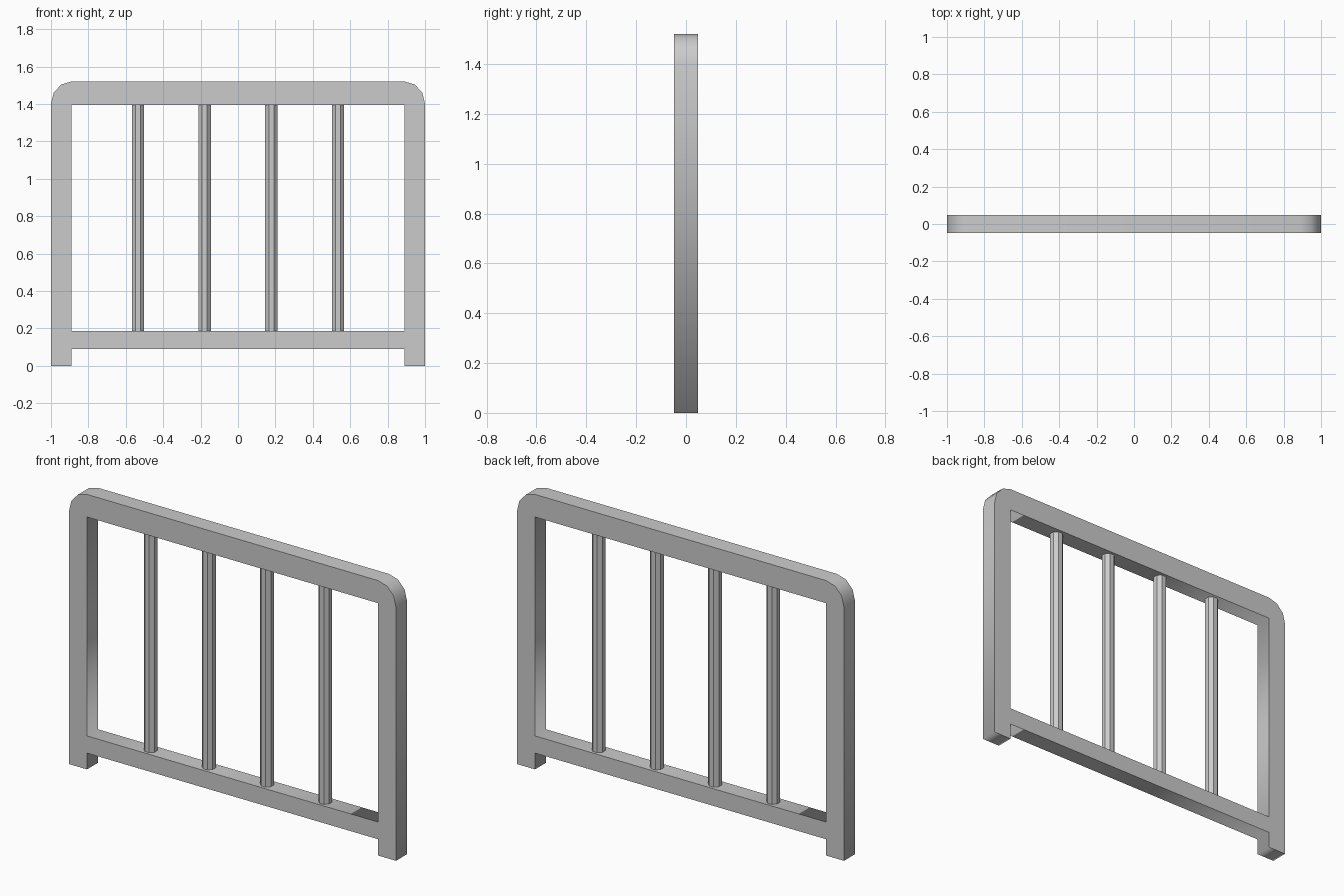
import bpy, math

if "Cube" in bpy.data.objects:
    bpy.data.objects.remove(bpy.data.objects["Cube"])

HALF_DEPTH = 0.048
INNER_X, RAIL_LOW, RAIL_TOP, HEAD_LOW, TOP = 0.89, 0.09, 0.185, 1.395, 1.52
CORNER_X, CORNER_Z = 0.11, 0.12

# Frame outline: right half from the rail underside up to the top, then mirrored
right = [(INNER_X, RAIL_LOW), (INNER_X, 0), (1, 0)]
for i in range(4):
    a = math.radians(30 * i)
    right.append((1 - CORNER_X + CORNER_X * math.cos(a),
                  TOP - CORNER_Z + CORNER_Z * math.sin(a)))
outer = right + [(-x, z) for x, z in reversed(right)]
opening = [(-INNER_X, RAIL_TOP), (-INNER_X, HEAD_LOW), (INNER_X, HEAD_LOW), (INNER_X, RAIL_TOP)]

# Posts, head rail and bottom rail as one extruded profile
curve = bpy.data.curves.new("frame", 'CURVE')
curve.dimensions = '2D'
curve.fill_mode = 'BOTH'
curve.extrude = HALF_DEPTH
for loop in (outer, opening):
    spline = curve.splines.new('POLY')
    spline.points.add(len(loop) - 1)
    for p, (x, z) in zip(spline.points, loop):
        p.co = (x, z, 0, 1)
    spline.use_cyclic_u = True
frame = bpy.data.objects.new("frame", curve)
frame.rotation_euler.x = math.radians(90)
bpy.context.collection.objects.link(frame)
bpy.context.view_layer.objects.active = frame
frame.select_set(True)
bpy.ops.object.convert(target='MESH')

# Upright bars, eight-sided
for i in range(4):
    bpy.ops.mesh.primitive_cylinder_add(
        vertices=8, radius=0.0325 / math.cos(math.pi / 8),
        depth=HEAD_LOW - RAIL_TOP + 0.02,
        location=(-0.534 + 0.356 * i, 0, (HEAD_LOW + RAIL_TOP) / 2),
        rotation=(0, 0, math.pi / 8))
    bpy.context.object.name = f"bar_{i + 1}"
